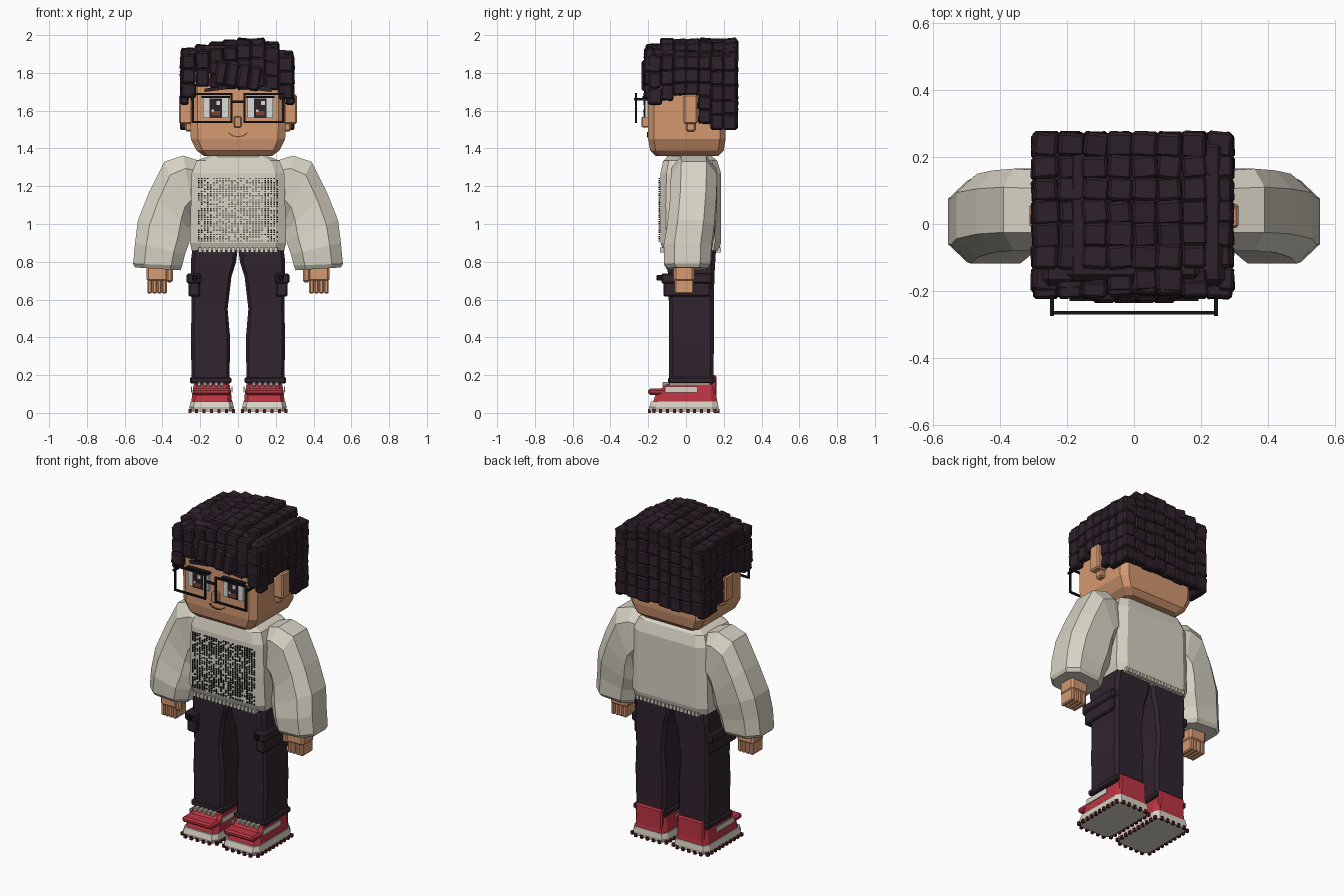
import bpy, bmesh, random
from mathutils import Vector, Euler, Matrix

random.seed(4)
cube = bpy.data.objects.get("Cube")
if cube:
    bpy.data.objects.remove(cube)


def material(name, r, g, b):
    m = bpy.data.materials.new(name)
    m.use_nodes = True
    m.diffuse_color = (r, g, b, 1)
    shader = m.node_tree.nodes["Principled BSDF"]
    shader.inputs["Base Color"].default_value = (r, g, b, 1)
    shader.inputs["Roughness"].default_value = .8
    return m


SKIN = material("warm skin", .66, .32, .165)
HAIR = material("dark plum hair", .026, .015, .023)
CLOTH = material("dark plum trousers", .03, .018, .028)
CREAM = material("cream knit", .68, .645, .55)
RED = material("shoe red", .5, .035, .055)
MAROON = material("dark red", .1, .012, .02)
BLACK = material("frame black", .008, .007, .009)
WHITE = material("eye white", .7, .72, .7)
LIP = material("lip brown", .2, .06, .035)


def finish(name, bm, mat, bevel=0):
    bmesh.ops.recalc_face_normals(bm, faces=bm.faces)
    mesh = bpy.data.meshes.new(name)
    bm.to_mesh(mesh)
    bm.free()
    mesh.materials.append(mat)
    obj = bpy.data.objects.new(name, mesh)
    bpy.context.collection.objects.link(obj)
    if bevel:
        mod = obj.modifiers.new("soft edges", "BEVEL")
        mod.width = bevel
        mod.segments = 1
    return obj


def blocks(name, mat, items, bevel=0):
    """One object from boxes given as (centre, size, optional rotation)."""
    bm = bmesh.new()
    for centre, size, *turn in items:
        rot = Euler(turn[0] if turn else (0, 0, 0))
        bmesh.ops.create_cube(bm, size=1, matrix=Matrix.LocRotScale(Vector(centre), rot, Vector(size)))
    return finish(name, bm, mat, bevel)


def span(x0, x1, y0, y1, z0, z1):
    return ((x0 + x1) / 2, (y0 + y1) / 2, (z0 + z1) / 2), (abs(x1 - x0), y1 - y0, z1 - z0)


def ring(centre, u, v, cut):
    """Rectangle with cut corners, spanned by half axes u and v."""
    k = 1 - cut
    corners = [(1, k), (k, 1), (-k, 1), (-1, k), (-1, -k), (-k, -1), (k, -1), (1, -k)]
    return [centre + u * a + v * b for a, b in corners]


def flat_ring(x0, x1, y0, y1, z, cut=.2):
    return ring(Vector(((x0 + x1) / 2, (y0 + y1) / 2, z)),
                Vector(((x1 - x0) / 2, 0, 0)), Vector((0, (y1 - y0) / 2, 0)), cut)


def loft(name, mat, rings, bevel=0):
    bm = bmesh.new()
    loops = [[bm.verts.new(p) for p in r] for r in rings]
    for a, b in zip(loops, loops[1:]):
        for i in range(len(a)):
            j = (i + 1) % len(a)
            bm.faces.new((a[i], a[j], b[j], b[i]))
    bm.faces.new(loops[0])
    bm.faces.new(loops[-1])
    return finish(name, bm, mat, bevel)


def interpolate(points, t):
    for (a, p), (b, q) in zip(points, points[1:]):
        if t <= b:
            return p + (q - p) * max(0, t - a) / (b - a)
    return points[-1][1]


# Head and neck
loft("head", SKIN, [flat_ring(-w, w, f, b, z, .15) for w, f, b, z in
     [(.18, -.16, .17, 1.36), (.22, -.19, .2, 1.39), (.25, -.2, .21, 1.45),
      (.255, -.2, .21, 1.8), (.23, -.17, .2, 1.85)]])
loft("neck", SKIN, [flat_ring(-.11, .11, -.08, .11, z) for z in (1.3, 1.38)])
blocks("nose", SKIN, [span(-.022, .018, -.235, -.19, 1.51, 1.57)], .006)

# Sweater body, collar and ribbed hem
loft("sweater_body", CREAM, [flat_ring(-w, w, f, b, z) for w, f, b, z in
     [(.245, -.12, .175, .86), (.255, -.135, .185, .9), (.25, -.14, .185, 1.1),
      (.245, -.135, .185, 1.27), (.22, -.12, .165, 1.335), (.14, -.09, .13, 1.365)]])
loft("collar", CREAM, [flat_ring(-.135, .135, -.1, .13, z) for z in (1.34, 1.375)])
blocks("hem_ribs", CREAM, [span(x / 40 - .009, x / 40 + .009, -.138, .186, .85, .875)
                           for x in range(-8, 9)])

# Stitched pattern on the chest
stitches = []
for col in range(27):
    for row in range(30):
        if random.random() < .8:
            x, z = -.208 + col * .016, .91 + row * .0114
            stitches.append(((x, -.141, z), (.006, .008, .007)))
blocks("chest_stitches", BLACK, stitches)

# Arms, legs, shoes and face parts, once per side
for side, s in (("right", -1), ("left", 1)):
    def sided(part):
        return side + "_" + part

    def box(x0, x1, y0, y1, z0, z1):
        return span(s * x0, s * x1, y0, y1, z0, z1)

    # Sleeve sections: inner x, z, outer x, z, front, back
    rings = []
    for xi, zi, xo, zo, f, b in [(.2, 1.1, .19, 1.33, -.05, .14), (.235, 1.06, .29, 1.362, -.08, .16),
                                 (.25, 1.02, .39, 1.33, -.08, .165), (.255, .97, .47, 1.17, -.085, .16),
                                 (.255, .91, .53, 1.02, -.1, .15), (.28, .84, .545, .9, -.118, .135),
                                 (.295, .78, .555, .79, -.115, .13), (.305, .755, .545, .77, -.1, .115)]:
        centre = Vector((s * (xi + xo) / 2, (f + b) / 2, (zi + zo) / 2))
        rings.append(ring(centre, Vector((s * (xo - xi) / 2, 0, (zo - zi) / 2)),
                          Vector((0, (b - f) / 2, 0)), .45))
    loft(sided("sleeve"), CREAM, rings)

    blocks(sided("palm"), SKIN, [box(.37, .485, -.065, .045, .695, .8)], .012)
    blocks(sided("fingers"), SKIN, [box(.377 + i * .026, .402 + i * .026, -.06, .04, .632, .715)
                                    for i in range(4)], .006)
    blocks(sided("thumb"), SKIN, [box(.345, .38, -.07, -.03, .69, .77)], .01)

    # Trouser leg with turned cuff and side pocket
    loft(sided("trouser_leg"), CLOTH, [flat_ring(*sorted((s * a, s * b)), f, k, z, .15) for a, b, f, k, z in
         [(.045, .245, -.09, .145, .16), (.042, .25, -.09, .148, .4), (.055, .245, -.09, .148, .55),
          (.035, .25, -.095, .15, .72), (.01, .25, -.1, .155, .8), (0, .24, -.1, .16, .88)]])
    blocks(sided("trouser_cuff"), CLOTH, [box(.035, .255, -.095, .15, .155, .19)], .008)
    blocks(sided("cargo_pocket"), CLOTH, [box(.2, .262, -.12, .13, .615, .71),
                                          box(.195, .272, -.13, .14, .685, .738)], .008)
    blocks(sided("pocket_button"), BLACK, [box(.215, .24, -.155, -.125, .7, .73)], .004)

    # Shoe
    def shoe_ring(f, k, z, margin=0):
        return flat_ring(*sorted((s * (.022 + margin), s * (.257 - margin))), f, k, z, .18)
    loft(sided("sole"), CREAM, [shoe_ring(-.19, .17, .008, .006), shoe_ring(-.195, .172, .03),
                                shoe_ring(-.185, .168, .06, .006)])
    loft(sided("shoe_upper"), RED, [shoe_ring(-.175, .165, .055, .01), shoe_ring(-.16, .16, .1, .014),
                                    shoe_ring(-.11, .155, .15, .022)])
    blocks(sided("toe_band"), RED, [box(.038, .242, -.2, -.1, .095, .128)], .01)
    blocks(sided("heel_tab"), RED, [box(.05, .23, .125, .162, .06, .2)], .008)
    blocks(sided("shoe_flash"), CREAM, [box(.244, .25, -.11, .06, .108, .14),
                                        box(.028, .034, -.11, .06, .108, .14)])
    blocks(sided("laces"), CREAM, [box(.075 + i * .03, .095 + i * .03, -.125, -.085, .14, .163)
                                   for i in range(5)], .004)
    beads = [((s * x, -.17 + i * .036, .01), (.016, .016, .02)) for i in range(10) for x in (.024, .255)]
    beads += [((s * (.06 + i * .04), y, .01), (.016, .016, .02)) for i in range(5) for y in (-.192, .17)]
    blocks(sided("sole_studs"), MAROON, beads)

    # Ear
    blocks(sided("ear"), SKIN, [box(.24, .312, -.012, .06, 1.53, 1.685),
                                box(.24, .28, .0, .05, 1.49, 1.54)], .008)

    # Layered eye, brow and catchlight
    e = s * .118
    blocks(sided("eye_white"), WHITE, [((e, -.207, 1.615), (.135, .02, .105))])
    blocks(sided("eyelid"), BLACK, [((e, -.215, 1.672), (.15, .03, .012))])
    blocks(sided("iris"), HAIR, [((e, -.217, 1.615), (.068, .012, .1))])
    blocks(sided("iris_glow"), LIP, [((e, -.222, 1.587), (.044, .006, .025))])
    blocks(sided("catchlight"), WHITE, [((e + .014, -.224, 1.64), (.02, .008, .022)),
                                        ((e - .016, -.224, 1.6), (.012, .008, .012))])
    blocks(sided("eyebrow"), HAIR, [((e, -.207, 1.715), (.12, .02, .018), (0, s * .12, 0))])

    # Glasses rim and temple arm
    blocks(sided("glasses_rim"), BLACK,
           [box(.03, .245, -.27, -.26, z, z + .011) for z in (1.535, 1.682)] +
           [box(x, x + .011, -.27, -.26, 1.535, 1.693) for x in (.03, .234)])
    blocks(sided("glasses_arm"), BLACK, [box(.238, .25, -.275, -.12, 1.655, 1.667)])

blocks("glasses_bridge", BLACK, [span(-.035, .035, -.27, -.26, 1.64, 1.653)])
smile = [(-.05, 1.482), (-.028, 1.467), (0, 1.462), (.028, 1.467), (.05, 1.482)]
blocks("smile", LIP, [(((a + c) / 2, -.203, (b + d) / 2), (.03, .008, .006), (0, -(d - b) / (c - a), 0))
                      for (a, b), (c, d) in zip(smile, smile[1:])])

# Hair: solid core covered with overlapping blocky locks
crown = [(-.3, 1.87), (-.26, 1.93), (-.1, 1.96), (.08, 1.985), (.2, 1.955), (.29, 1.88)]
blocks("hair_core", HAIR, [span(-.275, .27, -.185, .25, 1.74, 1.92),
                           span(-.2, .2, -.17, .24, 1.8, 1.945),
                           span(-.27, .265, .1, .25, 1.53, 1.8)], .02)
locks = []


def lock(centre, size, wobble=.09):
    turn = [random.uniform(-wobble, wobble) for _ in range(3)]
    locks.append((centre, [d * random.uniform(.95, 1.12) for d in size], turn))


def hang(along, top, bottom, place, size):
    """Column of locks stacked down one side of the head."""
    count = max(1, round((top - bottom) / .075))
    step = (top - bottom) / count
    for i in range(count):
        z = top - step * (i + .5)
        lock(place(along, z), size(step))


for i in range(8):
    x = -.262 + i * .0735
    for j in range(7):
        y = -.165 + j * .067
        drop = .035 if j == 0 else .01 * random.random()
        lock((x, y, interpolate(crown, x) - .022 - drop), (.072, .07, .055), .12)
    # Fringe and back columns
    low = interpolate([(-.27, 1.66), (-.2, 1.73), (0, 1.71), (.15, 1.735), (.26, 1.66)], x)
    hang(x, interpolate(crown, x) - .03, low, lambda a, z: (a, -.198 + .03 * max(0, z - 1.88) / .1, z),
         lambda d: (.072, .045, d))
    hang(x, interpolate(crown, x) - .02, 1.5 + .02 * random.random(),
         lambda a, z: (a, .25, z), lambda d: (.072, .045, d))
for i in range(7):
    y = -.165 + i * .066
    low = interpolate([(-.17, 1.63), (-.04, 1.68), (.04, 1.68), (.1, 1.53), (.16, 1.5)], y)
    for x in (-.283, .275):
        hang(y, 1.89, low, lambda a, z, x=x: (x, a, z), lambda d: (.042, .068, d))
blocks("hair_locks", HAIR, locks, .008)
blocks("front_curl", HAIR, [((-.09 + i * .06, -.215, 1.8 - .01 * i), (.058, .04, .13), (0, .15, 0))
                            for i in range(4)], .01)
